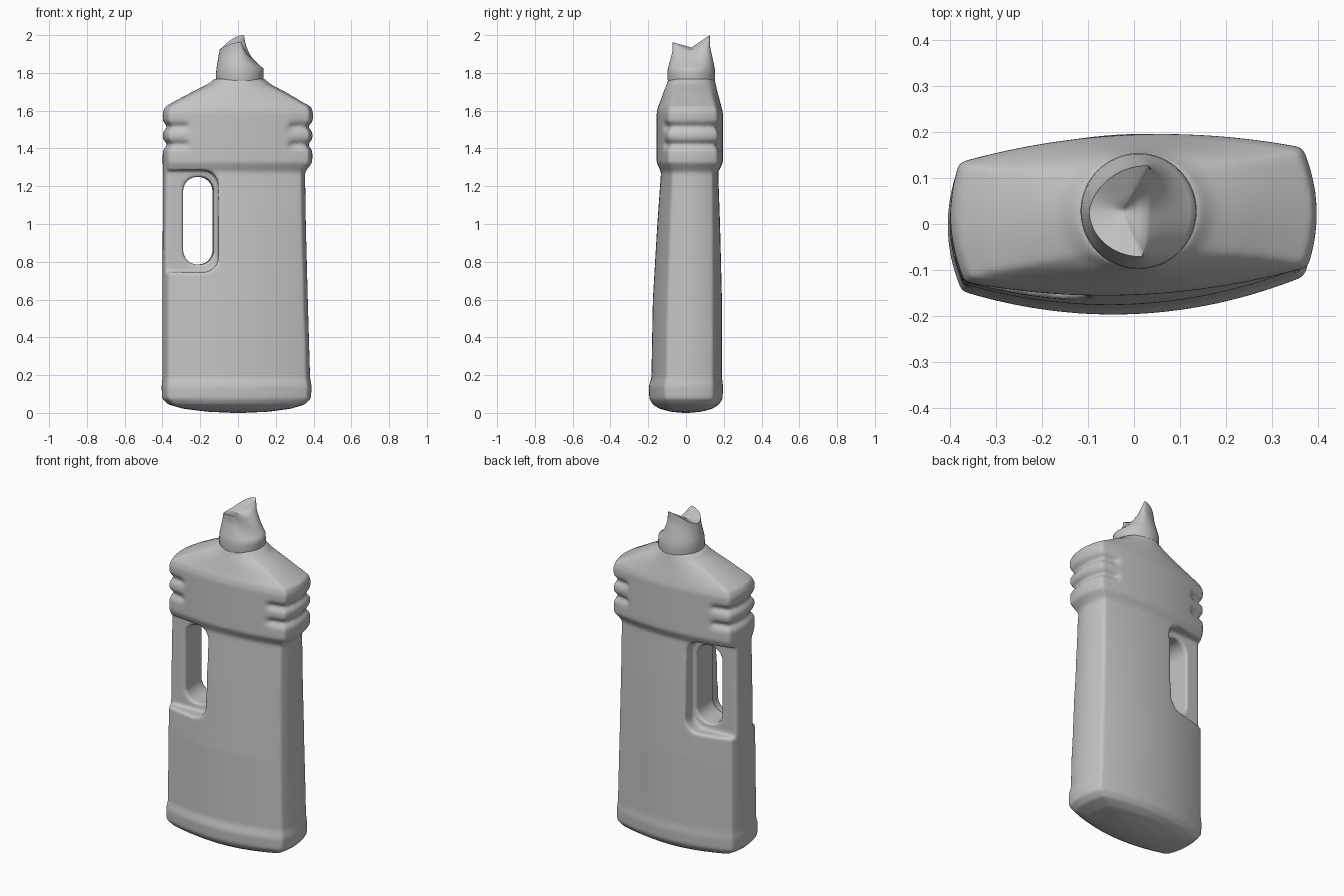
import bpy, bmesh, math
from mathutils import Matrix

if "Cube" in bpy.data.objects:
    bpy.data.objects.remove(bpy.data.objects["Cube"])

grey = bpy.data.materials.new("light grey plastic")
grey.diffuse_color = (0.55, 0.55, 0.55, 1)
grey.use_nodes = True
grey.node_tree.nodes["Principled BSDF"].inputs["Base Color"].default_value = grey.diffuse_color
TWIST = Matrix.Rotation(math.radians(2.5), 4, 'Z')


def make_object(name, bm):
    bmesh.ops.recalc_face_normals(bm, faces=bm.faces)
    me = bpy.data.meshes.new(name)
    bm.to_mesh(me)
    bm.free()
    me.materials.append(grey)
    ob = bpy.data.objects.new(name, me)
    bpy.context.collection.objects.link(ob)
    return ob


def loft(name, rings):
    """Skin a list of equal-length point rings and close both ends."""
    bm = bmesh.new()
    vs = [[bm.verts.new(p) for p in r] for r in rings]
    n = len(vs[0])
    for a, b in zip(vs, vs[1:]):
        for i in range(n):
            j = (i + 1) % n
            bm.faces.new((a[i], a[j], b[j], b[i]))
    caps = [bm.faces.new(vs[0]), bm.faces.new(vs[-1])]
    bmesh.ops.triangulate(bm, faces=caps)
    return make_object(name, bm)


def slot(name, x0, x1, z0, z1, r, y0, y1):
    """Rounded rectangle in xz, extruded along y: a cutter."""
    pts = []
    for cx, cz, s in ((x1 - r, z1 - r, 0), (x0 + r, z1 - r, 90),
                      (x0 + r, z0 + r, 180), (x1 - r, z0 + r, 270)):
        for k in range(9):
            t = math.radians(s + k * 11.25)
            pts.append((cx + r * math.cos(t), cz + r * math.sin(t)))
    ob = loft(name, [[(x, y, z) for x, z in pts] for y in (y0, y1)])
    ob.hide_render = True
    return ob


# Bottle sections: z, left x, right x, half depth, end half depth, y centre, end bulge
LEVELS = [
    (0.000, -.03, .03, .015, .01, 0, .01),
    (0.006, -.16, .16, .08, .05, 0, .02),
    (0.022, -.29, .28, .14, .09, 0, .025),
    (0.045, -.37, .355, .175, .115, 0, .025),
    (0.075, -.402, .386, .193, .128, 0, .025),
    (0.140, -.405, .39, .196, .13, 0, .025),
    (0.185, -.40, .382, .186, .125, .004, .025),
    (0.60, -.40, .37, .182, .122, .008, .025),
    (1.00, -.398, .36, .165, .115, .015, .025),
    (1.275, -.397, .356, .15, .108, .02, .025),
    (1.325, -.398, .394, .174, .13, .02, .025),
    (1.59, -.398, .398, .174, .13, .02, .025),
    (1.62, -.385, .388, .167, .122, .02, .025),
    (1.65, -.335, .335, .157, .112, .022, .025),
    (1.70, -.24, .25, .142, .10, .024, .03),
    (1.74, -.16, .175, .13, .09, .027, .035),
    (1.77, -.12, .14, .122, .085, .029, .035),
]


def level_at(z):
    for a, b in zip(LEVELS, LEVELS[1:]):
        if z <= b[0]:
            t = (z - a[0]) / (b[0] - a[0])
            return [p + (q - p) * t for p, q in zip(a, b)]
    return LEVELS[-1]


def section(z):
    z, xl, xr, b, e, yc, k = level_at(z)
    mid, a = (xl + xr) / 2, (xr - xl) / 2
    c = a - k
    half = []
    for i in range(33):                       # bulged front
        u = -1 + 2 * i / 32
        half.append((c * u, -(e + (b - e) * (1 - u * u))))
    for i in range(1, 12):                    # slightly bulged end
        v = -1 + 2 * i / 12
        half.append((c + k * (1 - v * v), e * v))
    pts = half + [(-x, -y) for x, y in half]
    # finger grooves near both ends of the collar
    g = .024 * sum(math.exp(-((z - zg) / .019) ** 2) for zg in (1.42, 1.515))
    ring = []
    for x, y in pts:
        s = min(1, max(0, (abs(x) - .25) / .05))
        d = g * s * s * (3 - 2 * s)
        ring.append((mid + x * (1 - 2.5 * d), yc + y * (1 - 5 * d), z))
    return ring


zs = sorted({l[0] for l in LEVELS} | {round(.06 + .01 * i, 3) for i in range(171)})
bottle = loft("bottle_body", [section(z) for z in zs])

# Handle opening plus recesses that thin the grip front and back
cutters = [slot("handle_hole_cutter", -.293, -.132, .785, 1.25, .075, -.4, .4),
           slot("front_recess_cutter", -.6, -.11, .745, 1.285, .08, -.4, -.07),
           slot("back_recess_cutter", -.6, -.11, .745, 1.285, .08, .10, .4)]
for cut in cutters:
    m = bottle.modifiers.new("cut", 'BOOLEAN')
    m.operation, m.solver, m.object = 'DIFFERENCE', 'EXACT', cut
m = bottle.modifiers.new("soften", 'REMESH')
m.mode, m.voxel_size = 'VOXEL', .009
m = bottle.modifiers.new("smooth", 'SMOOTH')
m.factor, m.iterations = .5, 6

# Bake the modifiers and drop the cutters
dg = bpy.context.evaluated_depsgraph_get()
baked = bpy.data.meshes.new_from_object(bottle.evaluated_get(dg))
bottle.modifiers.clear()
bottle.data = baked
baked.transform(TWIST)
if not baked.materials:
    baked.materials.append(grey)
for cut in cutters:
    bpy.data.objects.remove(cut)

# Cap: round collar pinched into a two-horned, slanted spout
CX, CY, N = .01, .028, 64
rings = [[(CX + r * math.cos(2 * math.pi * i / N), CY + r * math.sin(2 * math.pi * i / N), z)
          for i in range(N)]
         for z, r in ((1.735, .118), (1.755, .124), (1.775, .126), (1.80, .126), (1.825, .124))]


def spout_point(i, t):
    c, s = math.cos(2 * math.pi * i / N), math.sin(2 * math.pi * i / N)
    tx = .015 + (.112 * c if c < 0 else .012 * c) + (.015 * s if s > 0 else 0)
    ty = CY + .099 * s
    tz = 1.925 + (.075 if s > 0 else .037) * s * s
    x0, y0 = CX + .124 * c, CY + .124 * s
    w = t ** .9 if c > 0 else t
    wy = min(1, t * 1.5)                      # pinch front and back early
    return (x0 + (tx - x0) * w, y0 + (ty - y0) * wy, 1.825 + (tz - 1.825) * t)


rings += [[spout_point(i, k / 10) for i in range(N)] for k in range(1, 11)]
# slanted, slightly dished tip
top = rings[-1]
for f in (.7, .4, .1):
    rings.append([(-.025 + (x + .025) * f, CY + (y - CY) * f, 1.935 + (z - 1.935) * f)
                  for x, y, z in top])
cap = loft("spout_cap", rings)

for ob in (bottle, cap):
    bpy.ops.object.select_all(action='DESELECT')
    ob.select_set(True)
    bpy.context.view_layer.objects.active = ob
    bpy.ops.object.shade_smooth_by_angle(angle=math.radians(50))
